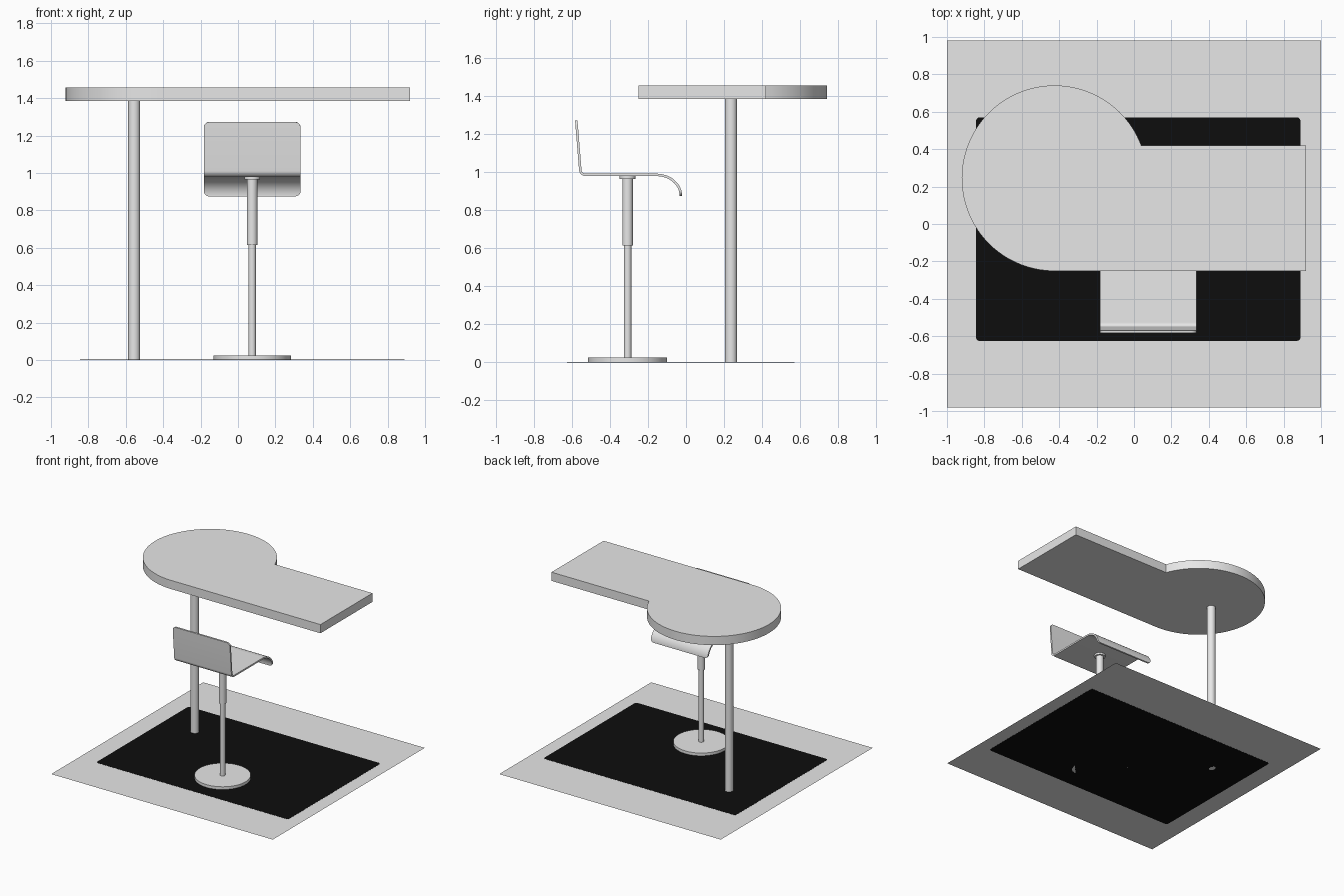
import bpy, bmesh, math
from mathutils import Vector

if "Cube" in bpy.data.objects:
    bpy.data.objects.remove(bpy.data.objects["Cube"])


def material(name, rgb):
    m = bpy.data.materials.new(name)
    m.diffuse_color = (*rgb, 1)
    m.use_nodes = True
    m.node_tree.nodes["Principled BSDF"].inputs["Base Color"].default_value = m.diffuse_color
    return m


GREY = material("light grey", (0.8, 0.8, 0.8))
BLACK = material("rug black", (0.004, 0.004, 0.004))


def finish(name, bm, mat, smooth=True):
    me = bpy.data.meshes.new(name)
    bm.to_mesh(me)
    bm.free()
    ob = bpy.data.objects.new(name, me)
    bpy.context.collection.objects.link(ob)
    me.materials.append(mat)
    if smooth:
        bpy.ops.object.select_all(action='DESELECT')
        bpy.context.view_layer.objects.active = ob
        ob.select_set(True)
        bpy.ops.object.shade_smooth_by_angle(angle=math.radians(35))
    return ob


def slab(name, outline, z0, z1, mat, smooth=True):
    """Counter-clockwise outline extruded from z0 to z1."""
    bm = bmesh.new()
    low = [bm.verts.new((x, y, z0)) for x, y in outline]
    high = [bm.verts.new((x, y, z1)) for x, y in outline]
    bm.faces.new(low[::-1])
    bm.faces.new(high)
    n = len(low)
    for i in range(n):
        j = (i + 1) % n
        bm.faces.new((low[i], low[j], high[j], high[i]))
    return finish(name, bm, mat, smooth)


def arc(cx, cy, rx, ry, a0, a1, n):
    return [(cx + rx * math.cos(math.radians(a0 + (a1 - a0) * i / n)),
             cy + ry * math.sin(math.radians(a0 + (a1 - a0) * i / n)))
            for i in range(n + 1)]


def cylinder(name, x, y, r, z0, z1, n=48):
    return slab(name, arc(x, y, r, r, 0, 360, n)[:-1], z0, z1, GREY)


# floor sheet, with the thin rug showing on both of its sides
bm = bmesh.new()
bm.faces.new([bm.verts.new((x, y, 0.001)) for x, y in
              ((-1, -0.98), (1, -0.98), (1, 0.98), (-1, 0.98))])
finish("floor", bm, GREY, False)
x0, x1, y0, y1, r = -0.845, 0.89, -0.625, 0.57, 0.02
rug = (arc(x1 - r, y1 - r, r, r, 0, 90, 6) + arc(x0 + r, y1 - r, r, r, 90, 180, 6)
       + arc(x0 + r, y0 + r, r, r, 180, 270, 6) + arc(x1 - r, y0 + r, r, r, 270, 360, 6))
slab("rug", rug, 0, 0.002, BLACK, False)

# tabletop: round end merged into a straight bar
cx, cy, R = -0.425, 0.245, 0.496
start = math.degrees(math.asin((0.42 - cy) / R))
top = arc(cx, cy, R, R, start, 270, 80) + [(0.92, cy - R), (0.92, 0.42)]
slab("tabletop", top, 1.385, 1.456, GREY)
cylinder("table_leg", -0.555, 0.237, 0.032, 0, 1.386)

# stool stand
SX, SY = 0.076, -0.307
cylinder("stool_base", SX, SY, 0.208, 0, 0.025, 64)
cylinder("stool_post", SX, SY, 0.02, 0.025, 0.62)
cylinder("stool_sleeve", SX, SY, 0.028, 0.615, 0.966)
cylinder("seat_mount", SX, SY, 0.042, 0.964, 0.98)

# seat: bent sheet along a side profile (y, z), with rounded sheet corners
path = [Vector(p) for p in [(-0.577, 1.272)] + arc(-0.527, 1.014, 0.029, 0.029, 184.6, 270, 10)
        + arc(-0.155, 0.875, 0.128, 0.11, 90, 0, 18)]
dist = [0]
for a, b in zip(path, path[1:]):
    dist.append(dist[-1] + (b - a).length)
L, W, r = dist[-1], 0.258, 0.028


def at(d):
    for i in range(len(path) - 1):
        if d <= dist[i + 1] or i == len(path) - 2:
            return path[i].lerp(path[i + 1], (d - dist[i]) / (dist[i + 1] - dist[i]))


corner = [r * (1 - math.cos(math.radians(15 * i))) for i in range(7)]
stations = corner + [d for d in dist if r * 1.05 < d < L - r * 1.05] + [L - d for d in corner[::-1]]
bm = bmesh.new()
rows = []
for d in stations:
    e = max(0, r - min(d, L - d))
    w = W - r + math.sqrt(max(0, r * r - e * e))
    p = at(d)
    rows.append([bm.verts.new((SX + s * w, p.x, p.y)) for s in (-1, 1)])
for a, b in zip(rows, rows[1:]):
    bm.faces.new((a[0], b[0], b[1], a[1]))
seat = finish("seat", bm, GREY)
sol = seat.modifiers.new("thickness", 'SOLIDIFY')
sol.thickness = 0.013
sol.offset = 0
# sharp rim between the sheet's faces and its edge
bpy.ops.object.modifier_apply(modifier=sol.name)
bpy.ops.object.shade_smooth_by_angle(angle=math.radians(35))
